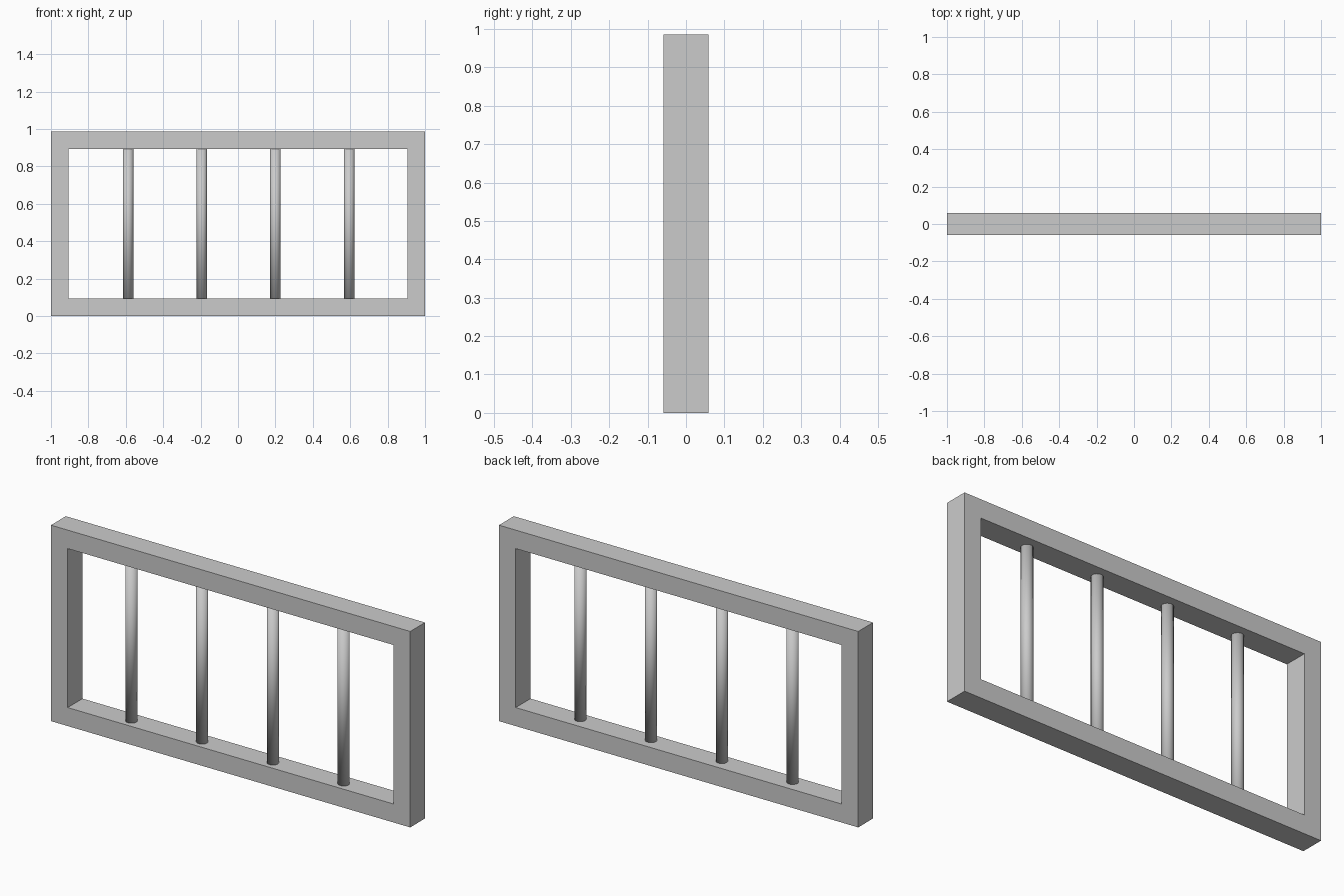
import bpy, bmesh

if "Cube" in bpy.data.objects:
    bpy.data.objects.remove(bpy.data.objects["Cube"])

HEIGHT = 0.986      # overall frame height
BORDER = 0.093      # width of the frame members
HALF_DEPTH = 0.059
BAR_RADIUS = 0.028


def rect(bm, inset, y):
    """Rectangle of four verts in the plane y, inset from the outer outline."""
    x, z0, z1 = 1 - inset, inset, HEIGHT - inset
    return [bm.verts.new((px, y, pz))
            for px, pz in ((-x, z0), (x, z0), (x, z1), (-x, z1))]


# Frame: four rectangular loops bridged into one closed ring
bm = bmesh.new()
loops = [rect(bm, 0, -HALF_DEPTH), rect(bm, 0, HALF_DEPTH),
         rect(bm, BORDER, HALF_DEPTH), rect(bm, BORDER, -HALF_DEPTH)]
for a, b in zip(loops, loops[1:] + loops[:1]):
    for i in range(4):
        j = (i + 1) % 4
        bm.faces.new((a[i], a[j], b[j], b[i]))
bmesh.ops.recalc_face_normals(bm, faces=bm.faces)
mesh = bpy.data.meshes.new("window_frame")
bm.to_mesh(mesh)
bm.free()
frame = bpy.data.objects.new("window_frame", mesh)
bpy.context.collection.objects.link(frame)

# Vertical bars: evenly spaced round rods, softly shaded over their ends
for i in range(4):
    bpy.ops.mesh.primitive_cylinder_add(
        vertices=16, radius=BAR_RADIUS, depth=HEIGHT - 2 * BORDER,
        location=(0.003 + (i - 1.5) * 0.394, -0.008, HEIGHT / 2))
    bar = bpy.context.object
    bar.name = f"bar_{i + 1}"
    bpy.ops.object.shade_smooth()
